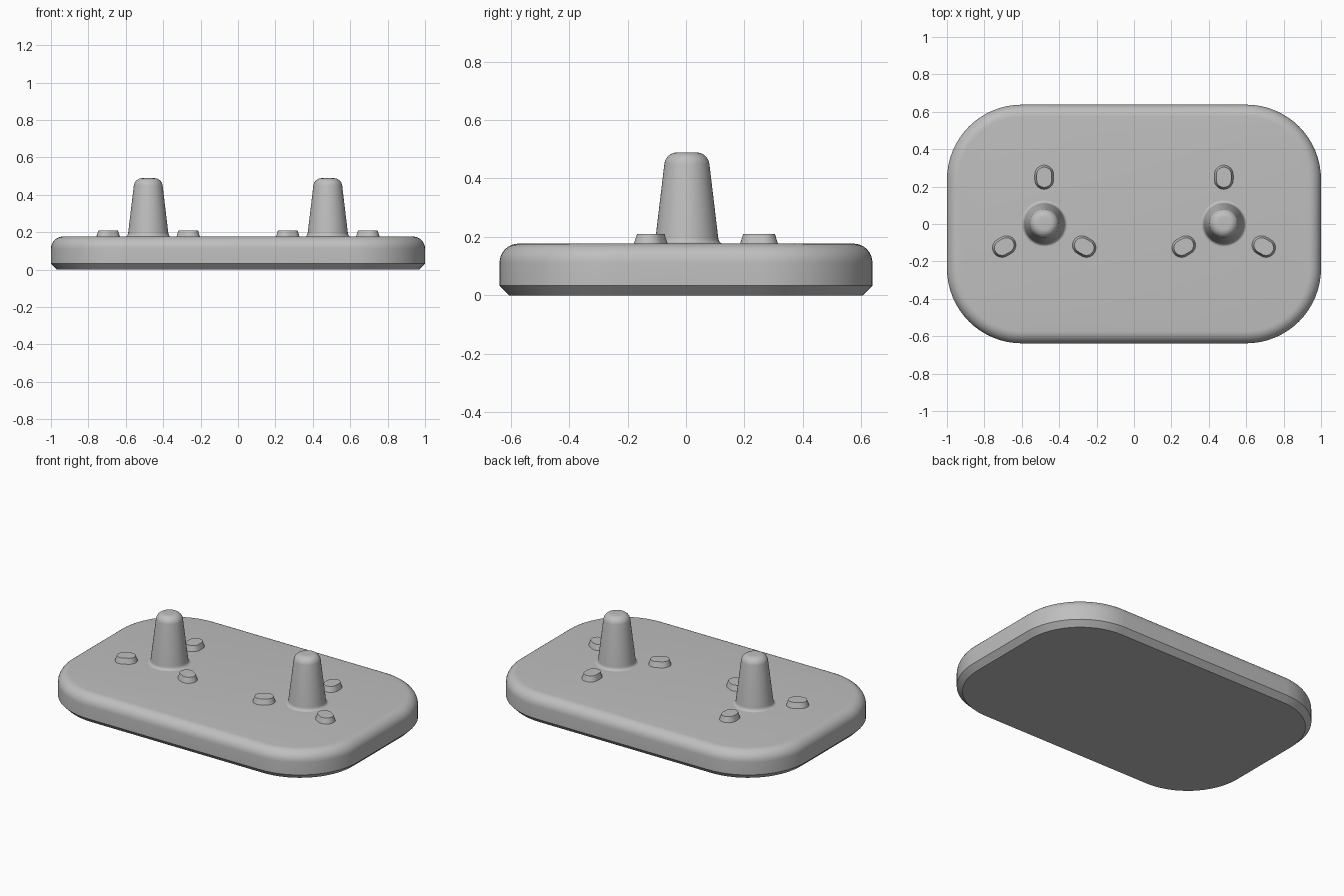
import bpy
import bmesh
from math import sin, cos, pi, radians
from mathutils import Matrix, Vector

if "Cube" in bpy.data.objects:
    bpy.data.objects.remove(bpy.data.objects["Cube"], do_unlink=True)

grey = bpy.data.materials.new("plain_grey")
grey.use_nodes = True
COLOUR = (0.52, 0.52, 0.52, 1)
grey.diffuse_color = COLOUR
grey.node_tree.nodes["Principled BSDF"].inputs["Base Color"].default_value = COLOUR

TOP = 0.177


def outline(hx, hy, r, steps):
    """Rounded rectangle; becomes a stadium or circle when r reaches the half size."""
    pts = []
    for corner, (sx, sy) in enumerate([(1, 1), (-1, 1), (-1, -1), (1, -1)]):
        for i in range(steps + 1):
            a = (corner + i / steps) * pi / 2
            p = Vector((sx * (hx - r) + r * cos(a), sy * (hy - r) + r * sin(a)))
            if not pts or (p - pts[-1]).length > 1e-5:
                pts.append(p)
    if (pts[0] - pts[-1]).length < 1e-5:
        pts.pop()
    return pts


def loft(name, half, radius, profile, steps, matrix):
    """Stack inset copies of an outline; profile holds (inset, height) pairs."""
    bm = bmesh.new()
    rings = []
    for inset, z in profile:
        pts = outline(half[0] - inset, half[1] - inset, radius - inset, steps)
        rings.append([bm.verts.new((p.x, p.y, z)) for p in pts])
    count = len(rings[0])
    for low, high in zip(rings, rings[1:]):
        for i in range(count):
            j = (i + 1) % count
            bm.faces.new((low[i], low[j], high[j], high[i]))
    bm.faces.new(rings[0][::-1])
    bm.faces.new(rings[-1])
    mesh = bpy.data.meshes.new(name)
    bm.to_mesh(mesh)
    bm.free()
    mesh.materials.append(grey)
    obj = bpy.data.objects.new(name, mesh)
    bpy.context.collection.objects.link(obj)
    obj.matrix_world = matrix
    bpy.ops.object.select_all(action="DESELECT")
    obj.select_set(True)
    bpy.context.view_layer.objects.active = obj
    bpy.ops.object.shade_smooth_by_angle(angle=radians(30))
    return obj


def fillet(inset, z, r, start=0, steps=8):
    """Rounded upper rim beginning at a given inset and ending at height z."""
    angles = [start + (pi / 2 - start) * i / steps for i in range(steps + 1)]
    return [(inset + r * (cos(start) - cos(a)), z - r + r * sin(a)) for a in angles]


# Base plate with chamfered underside and rounded top rim
plate_profile = [(0.033, 0), (0, 0.033)] + fillet(0, TOP, 0.065)
loft("base_plate", (1, 0.638), 0.4, plate_profile, 16, Matrix())

# Tapered peg with a flared foot and rounded tip
flare = [(0.016 * sin(a), TOP + 0.022 * (1 - cos(a)))
         for a in (pi / 2 * i / 5 for i in range(6))]
peg_profile = [(0, TOP - 0.01)] + flare + fillet(0.046, 0.489, 0.045, 0.13)
nub_profile = [(0, TOP - 0.004), (0.012, 0.21)]

for side, x in (("right", -0.48), ("left", 0.48)):
    centre = Matrix.Translation((x, 0.003, 0))
    loft(side + "_peg", (0.123, 0.123), 0.123, peg_profile, 12, centre)
    # Three small locating nubs around each peg
    for n in range(3):
        turn = Matrix.Rotation(n * 2 * pi / 3, 4, "Z")
        loft(f"{side}_nub_{n + 1}", (0.052, 0.066), 0.052, nub_profile, 8,
             centre @ turn @ Matrix.Translation((0, 0.247, 0)))
